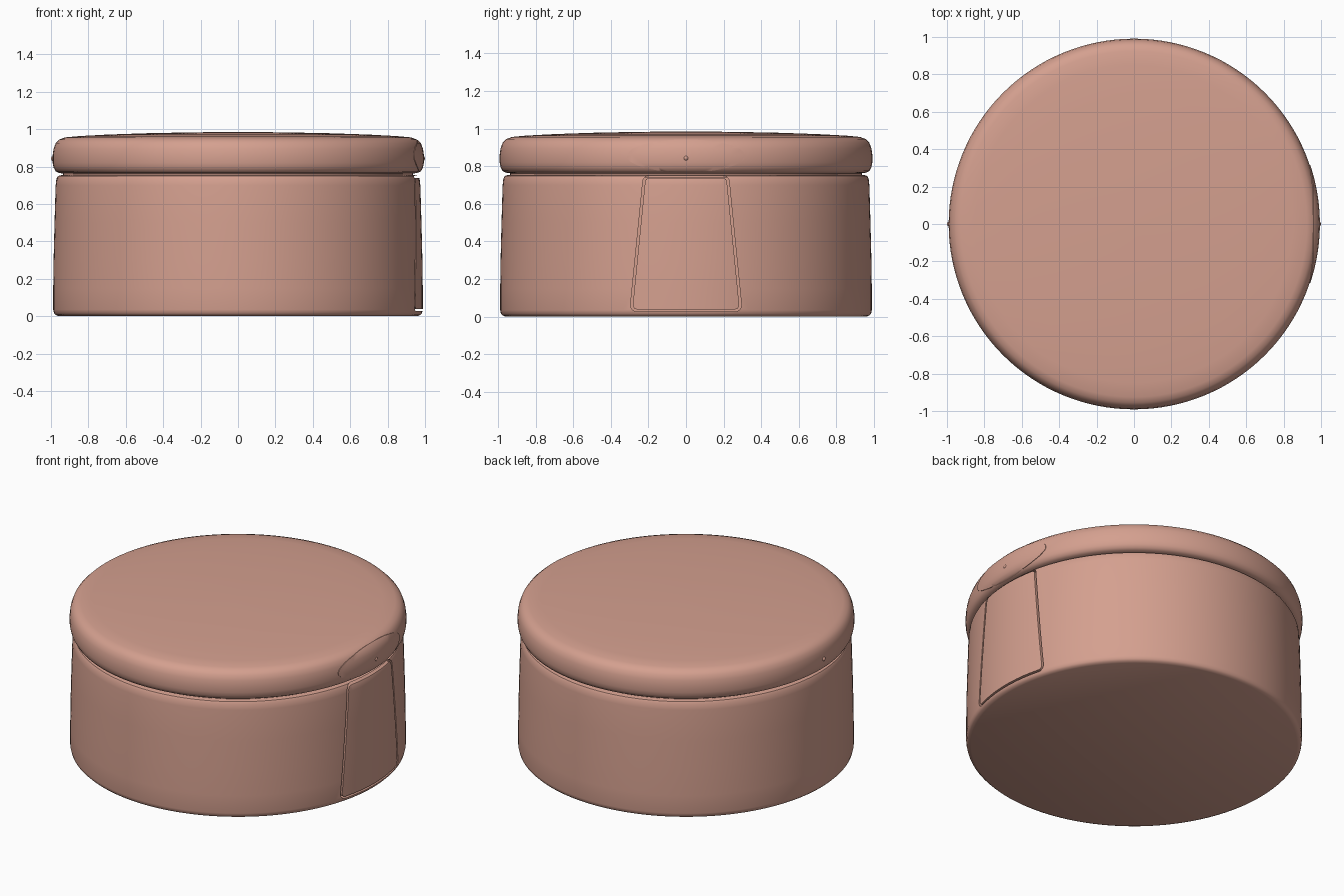
import bpy, bmesh, math

if "Cube" in bpy.data.objects:
    bpy.data.objects.remove(bpy.data.objects["Cube"])

mat = bpy.data.materials.new("dusty pink")
mat.diffuse_color = (0.66, 0.35, 0.275, 1)
mat.use_nodes = True
mat.node_tree.nodes["Principled BSDF"].inputs["Base Color"].default_value = mat.diffuse_color


def make(name, bm):
    bmesh.ops.recalc_face_normals(bm, faces=bm.faces)
    me = bpy.data.meshes.new(name)
    bm.to_mesh(me)
    bm.free()
    me.materials.append(mat)
    ob = bpy.data.objects.new(name, me)
    bpy.context.collection.objects.link(ob)
    return ob


def lathe(name, profile, n=128):
    """Closed solid of revolution from (radius, z) points, bottom to top."""
    bm = bmesh.new()
    rings = [[bm.verts.new((r * math.cos(2 * math.pi * i / n),
                            r * math.sin(2 * math.pi * i / n), z))
              for i in range(n)] for r, z in profile]
    for a, b in zip(rings, rings[1:]):
        for i in range(n):
            j = (i + 1) % n
            bm.faces.new((a[i], a[j], b[j], b[i]))
    bm.faces.new(rings[0][::-1])
    bm.faces.new(rings[-1])
    return make(name, bm)


def prism(name, outline, x0, x1):
    """Outline of (y, z) points extruded along x, used as a hidden cutter."""
    bm = bmesh.new()
    f = bm.faces.new([bm.verts.new((x0, y, z)) for y, z in outline])
    ext = bmesh.ops.extrude_face_region(bm, geom=[f])["geom"]
    for v in ext:
        if isinstance(v, bmesh.types.BMVert):
            v.co.x = x1
    ob = make(name, bm)
    ob.hide_render = True
    return ob


def panel_outline(g):
    """Tapered panel outline with rounded corners, shrunk by g."""
    pts = []
    for cy, cz, a0 in ((0.26, 0.062, -90), (0.195, 0.715, 0),
                       (-0.195, 0.715, 90), (-0.26, 0.062, 180)):
        for k in range(5):
            a = math.radians(a0 + k * 22.5)
            r = 0.035 - g
            pts.append((cy + r * math.cos(a), cz + r * math.sin(a)))
    return pts


def boolean(ob, cutter, op):
    m = ob.modifiers.new("cut", "BOOLEAN")
    m.operation, m.object, m.solver = op, cutter, "EXACT"


def smooth(ob):
    bpy.ops.object.select_all(action="DESELECT")
    ob.select_set(True)
    bpy.context.view_layer.objects.active = ob
    for m in list(ob.modifiers):
        bpy.ops.object.modifier_apply(modifier=m.name)
    bpy.ops.object.shade_smooth_by_angle(angle=math.radians(40))


body_profile = [(0.96, 0.004), (0.975, 0.007), (0.984, 0.016), (0.988, 0.035),
                (0.988, 0.15), (0.986, 0.3), (0.981, 0.5), (0.975, 0.7),
                (0.971, 0.735), (0.963, 0.749), (0.945, 0.754)]
body_profile[0] = (0.96, 0.0)
lid_profile = [(0.93, 0.762), (0.958, 0.766), (0.975, 0.775), (0.986, 0.795),
               (0.991, 0.82), (0.991, 0.86), (0.986, 0.895), (0.975, 0.925),
               (0.955, 0.945), (0.925, 0.956), (0.85, 0.963), (0.7, 0.971),
               (0.5, 0.978), (0.25, 0.983), (0.02, 0.985)]

# round body with a pocket for the side panel
body = lathe("body", body_profile)
boolean(body, prism("pocket_cutter", panel_outline(0), 0.89, 1.1), "DIFFERENCE")

# tapered side panel, flush with the body
panel = lathe("side_panel", body_profile)
boolean(panel, prism("panel_cutter", panel_outline(0.012), 0.9, 1.1), "INTERSECT")

# core closing the gap below the lid
core = lathe("neck", [(0.935, 0.74), (0.935, 0.775)])

# domed lid
lid = lathe("lid", lid_profile)

# thin raised oval on the lid above the panel
oval = [(0.315 * math.cos(math.radians(a)), 0.855 + 0.088 * math.sin(math.radians(a)))
        for a in range(0, 360, 8)]
patch = lathe("lid_patch", [(r + 0.003, z) for r, z in lid_profile])
boolean(patch, prism("patch_cutter", oval, 0.9, 1.1), "INTERSECT")

for ob in (body, panel, core, lid, patch):
    smooth(ob)

# tiny studs on both sides of the lid
for side, name in ((1, "right_stud"), (-1, "left_stud")):
    bm = bmesh.new()
    bmesh.ops.create_uvsphere(bm, u_segments=16, v_segments=10, radius=0.014)
    stud = make(name, bm)
    stud.location = (side * 0.986, 0, 0.843)
    smooth(stud)

# remove the cutters
for ob in list(bpy.data.objects):
    if ob.name.endswith("_cutter"):
        bpy.data.objects.remove(ob)
